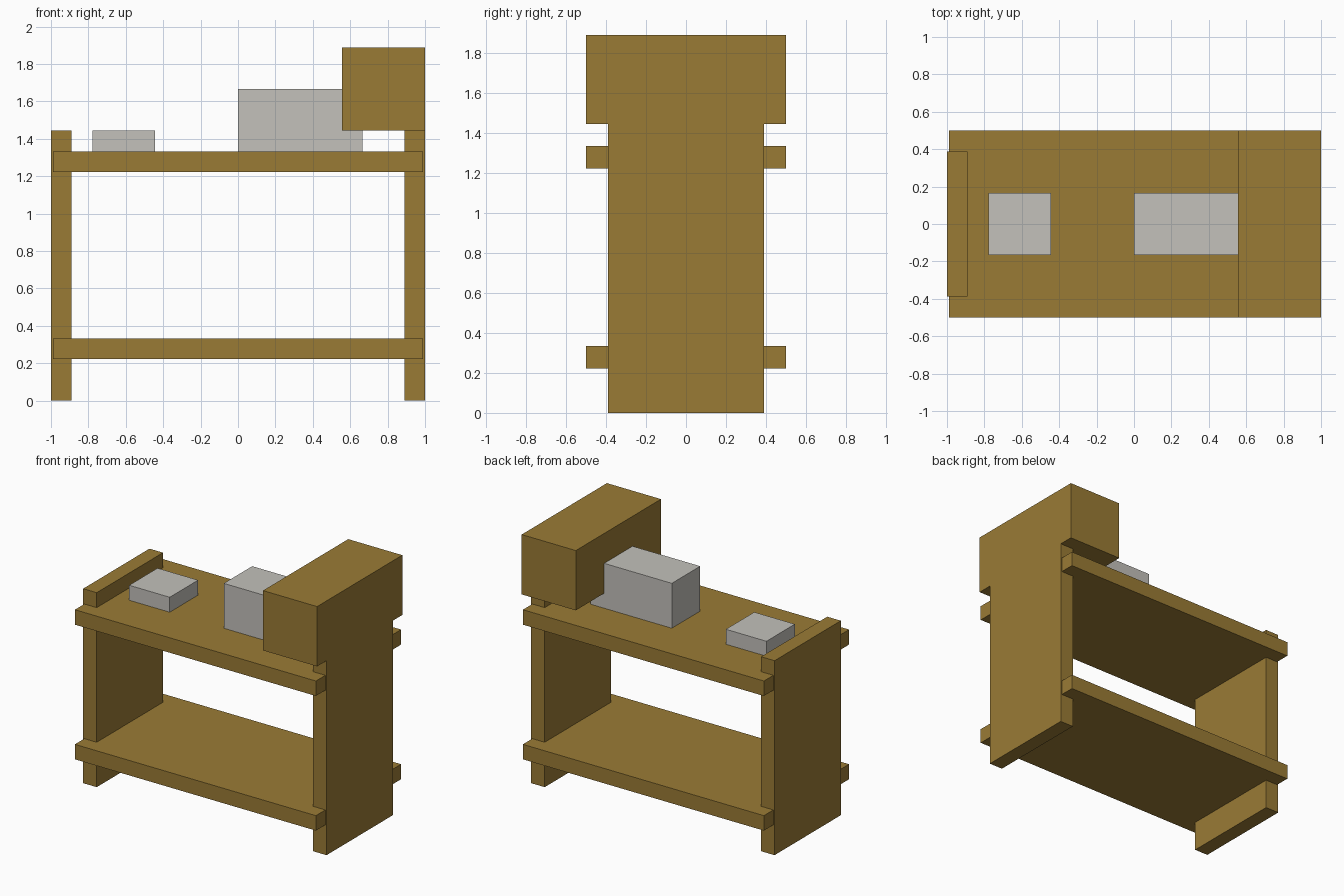
import bpy
import bmesh
from mathutils import Matrix, Vector

if "Cube" in bpy.data.objects:
    bpy.data.objects.remove(bpy.data.objects["Cube"])


def material(name, rgb):
    m = bpy.data.materials.new(name)
    m.diffuse_color = (*rgb, 1.0)
    m.use_nodes = True
    m.node_tree.nodes["Principled BSDF"].inputs["Base Color"].default_value = m.diffuse_color
    return m


WOOD = material("golden_brown_wood", (0.323, 0.198, 0.036))
GREY = material("light_grey", (0.546, 0.533, 0.497))
U = 1 / 9  # modelling step


def box(name, lo, hi, mat):
    """Axis-aligned box between two corners."""
    lo, hi = Vector(lo), Vector(hi)
    bm = bmesh.new()
    bmesh.ops.create_cube(bm, size=1, matrix=Matrix.Diagonal((*(hi - lo), 1)))
    mesh = bpy.data.meshes.new(name)
    bm.to_mesh(mesh)
    bm.free()
    mesh.materials.append(mat)
    ob = bpy.data.objects.new(name, mesh)
    ob.location = (lo + hi) / 2
    bpy.context.collection.objects.link(ob)


# Upright end panels
box("left_panel", (-1, -3.5 * U, 0), (-8 * U, 3.5 * U, 13 * U), WOOD)
box("right_panel", (8 * U, -3.5 * U, 0), (1, 3.5 * U, 13 * U), WOOD)

# Shelves, slightly short of the panels' outer faces
for name, z in (("lower_shelf", 2 * U), ("upper_shelf", 11 * U)):
    box(name, (-0.99, -4.5 * U, z), (0.99, 4.5 * U, z + U), WOOD)

# Large wooden block on top of the right panel
box("head_block", (5 * U, -4.5 * U, 13 * U), (1, 4.5 * U, 17 * U), WOOD)

# Grey blocks on the upper shelf
box("small_grey_block", (-7 * U, -1.5 * U, 12 * U), (-4 * U, 1.5 * U, 13 * U), GREY)
box("large_grey_block", (0, -1.5 * U, 12 * U), (6 * U, 1.5 * U, 15 * U), GREY)
